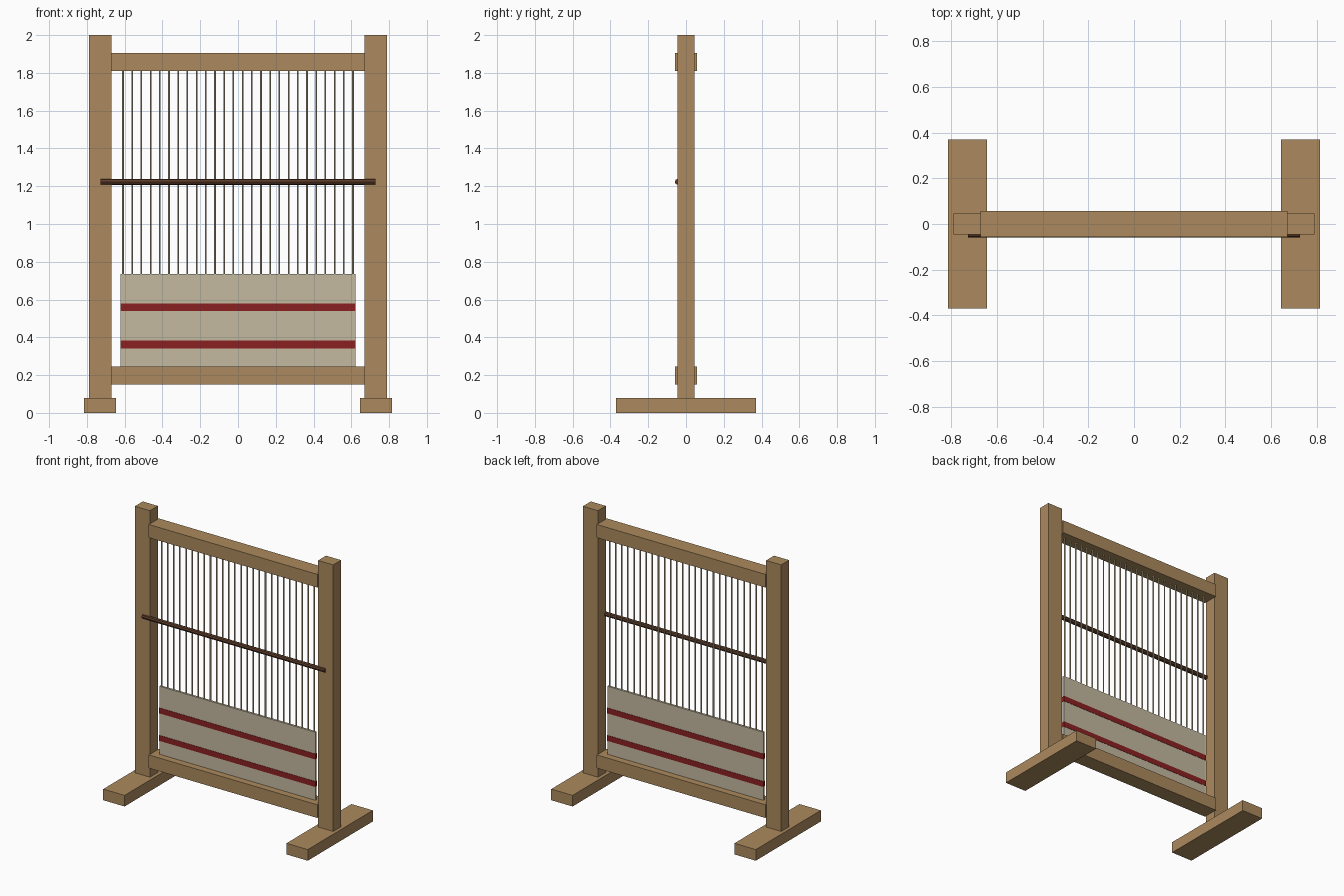
import bpy
import math

cube = bpy.data.objects.get("Cube")
if cube:
    bpy.data.objects.remove(cube, do_unlink=True)


def material(name, color):
    m = bpy.data.materials.new(name)
    m.use_nodes = True
    rgba = (*color, 1.0)
    m.diffuse_color = rgba
    m.node_tree.nodes["Principled BSDF"].inputs["Base Color"].default_value = rgba
    return m


wood = material("oak wood", (0.413, 0.254, 0.112))
dark_wood = material("dark wood", (0.107, 0.045, 0.022))
linen = material("linen cloth", (0.558, 0.491, 0.352))
yarn = material("warp yarn", (0.60, 0.52, 0.36))
red = material("red stripe", (0.258, 0.0144, 0.016))


def box(name, x, y, z, mat):
    """Box spanning the given (min, max) ranges."""
    spans = (x, y, z)
    bpy.ops.mesh.primitive_cube_add(size=1, location=[(a + b) / 2 for a, b in spans])
    ob = bpy.context.object
    ob.name = name
    ob.scale = [b - a for a, b in spans]
    bpy.ops.object.transform_apply(location=False, rotation=False, scale=True)
    ob.data.materials.append(mat)
    return ob


def rod(name, radius, length, sides, location, mat, rotation=(0, 0, 0)):
    bpy.ops.mesh.primitive_cylinder_add(vertices=sides, radius=radius, depth=length,
                                        location=location, rotation=rotation)
    ob = bpy.context.object
    ob.name = name
    ob.data.materials.append(mat)
    return ob


# Uprights standing on long feet
for side, s in (("left", 1), ("right", -1)):
    post_x = sorted((s * 0.67, s * 0.79))
    foot_x = sorted((s * 0.645, s * 0.815))
    box(side + "_post", post_x, (-0.045, 0.045), (0.08, 2.0), wood)
    box(side + "_foot", foot_x, (-0.37, 0.37), (0, 0.08), wood)

# Cross beams, slightly deeper than the posts
for name, z in (("top_beam", (1.81, 1.905)), ("bottom_beam", (0.15, 0.245))):
    box(name, (-0.672, 0.672), (-0.057, 0.057), z, wood)

# Woven cloth with two thin stripe bands wrapped around it
box("woven_cloth", (-0.622, 0.622), (-0.008, 0.008), (0.245, 0.735), linen)
for name, z in (("lower_stripe", 0.362), ("upper_stripe", 0.56)):
    box(name, (-0.623, 0.623), (-0.01, 0.01), (z - 0.02, z + 0.02), red)

# Warp threads hanging between the top beam and the cloth
count = 26
for i in range(count):
    x = -0.609 + 1.218 * i / (count - 1)
    rod(f"warp_thread_{i + 1}", 0.005, 1.09, 6, (x, 0, 1.275), yarn)

# Heddle rod across the front
rod("heddle_rod", 0.016, 1.455, 8, (0, -0.043, 1.223), dark_wood, (0, math.pi / 2, 0))
